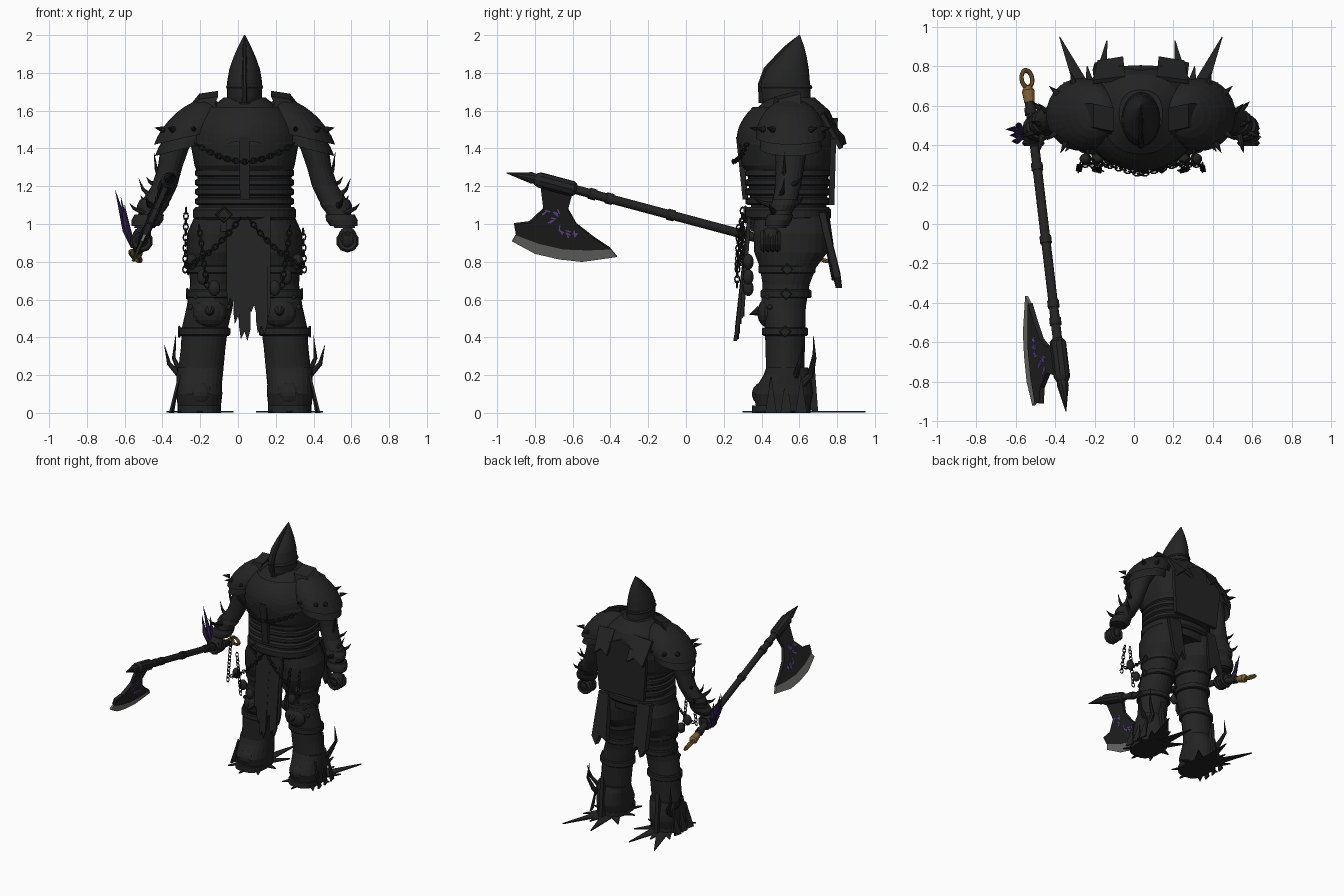
import bpy, bmesh, math, random
from mathutils import Vector

random.seed(4)
if "Cube" in bpy.data.objects:
    bpy.data.objects.remove(bpy.data.objects["Cube"])

CX = 0.035          # body centre line
MADE = []


def material(name, rgb, rough=0.7):
    m = bpy.data.materials.new(name)
    m.use_nodes = True
    m.diffuse_color = (*rgb, 1)
    b = m.node_tree.nodes["Principled BSDF"]
    b.inputs["Base Color"].default_value = (*rgb, 1)
    b.inputs["Roughness"].default_value = rough
    return m


BLACK = material("black iron", (0.017, 0.017, 0.017))
STEEL = material("ground steel edge", (0.17, 0.17, 0.16))
BRASS = material("brass", (0.21, 0.12, 0.035))
RUNE = material("violet rune", (0.16, 0.08, 0.42))
PLUME = material("dark violet", (0.035, 0.018, 0.08))


def finish(name, bm, mat=BLACK):
    bmesh.ops.recalc_face_normals(bm, faces=bm.faces)
    me = bpy.data.meshes.new(name)
    bm.to_mesh(me)
    bm.free()
    me.materials.append(mat)
    ob = bpy.data.objects.new(name, me)
    bpy.context.collection.objects.link(ob)
    MADE.append(ob)
    return ob


def bridge(bm, rows, closed=True):
    n = len(rows[0])
    for a, b in zip(rows, rows[1:]):
        for i in range(n if closed else n - 1):
            j = (i + 1) % n
            bm.faces.new((a[i], a[j], b[j], b[i]))


def loft(bm, rings, s=1, n=28, power=1.0):
    """Stack of horizontal ellipses (x, y, z, rx, ry), mirrored by s."""
    rows = []
    for x, y, z, rx, ry in rings:
        row = []
        for i in range(n):
            t = math.tau * i / n
            c, q = math.cos(t), math.sin(t)
            c = math.copysign(abs(c) ** power, c)
            q = math.copysign(abs(q) ** power, q)
            row.append(bm.verts.new((CX + s * (x + rx * c), y + ry * q, z)))
        rows.append(row)
    bridge(bm, rows)
    bm.faces.new(rows[0])
    bm.faces.new(rows[-1])


def horn(bm, pts, radii, n=8):
    """Tube along world points with one radius per point."""
    pts = [Vector(p) for p in pts]
    rows = []
    for k, p in enumerate(pts):
        d = (pts[min(k + 1, len(pts) - 1)] - pts[max(k - 1, 0)]).normalized()
        u = d.cross(Vector((0.3, 0.9, 0.2))).normalized()
        v = d.cross(u)
        rows.append([bm.verts.new(p + radii[k] * (u * math.cos(math.tau * i / n) + v * math.sin(math.tau * i / n)))
                     for i in range(n)])
    bridge(bm, rows)
    bm.faces.new(rows[0])
    bm.faces.new(rows[-1])


def plate(bm, pts, offset):
    """Flat outline given thickness along an offset vector."""
    o = Vector(offset) / 2
    a = [bm.verts.new(Vector(p) - o) for p in pts]
    b = [bm.verts.new(Vector(p) + o) for p in pts]
    bm.faces.new(a)
    bm.faces.new(b)
    bridge(bm, [a, b])


def ball(bm, c, r, scale=(1, 1, 1)):
    res = bmesh.ops.create_uvsphere(bm, u_segments=14, v_segments=9, radius=r)
    for v in res["verts"]:
        v.co = Vector(c) + Vector(v.co[i] * scale[i] for i in range(3))


def ring(bm, c, axis, side, R, r, stretch=1.0, n=10, m=5):
    """Torus in the plane of axis and side."""
    a, b = Vector(axis).normalized(), Vector(side).normalized()
    w = a.cross(b)
    rows = []
    for i in range(n + 1):
        t = math.tau * i / n
        out = a * math.cos(t) * stretch + b * math.sin(t)
        rows.append([bm.verts.new(Vector(c) + out * (R + r * math.cos(math.tau * j / m)) + w * r * math.sin(math.tau * j / m))
                     for j in range(m)])
    bridge(bm, rows)
    bmesh.ops.remove_doubles(bm, verts=[v for q in (rows[0], rows[-1]) for v in q], dist=1e-5)


def chain(bm, a, b, sag=0.0, size=0.013):
    a, b = Vector(a), Vector(b)
    k = max(3, int(((b - a).length + sag) / (size * 2)))
    for i in range(k + 1):
        t = i / k
        d = b - a - Vector((0, 0, sag * 4 * (1 - 2 * t)))
        p = a.lerp(b, t) - Vector((0, 0, sag * 4 * t * (1 - t)))
        u = d.cross(Vector((0.2, 1, 0.1))).normalized()
        ring(bm, p, d, u if i % 2 else d.cross(u), size, size * 0.3, 1.4, 8, 4)


# Torso, with belly bands and breastplate
TORSO = [(0, .54, .96, .25, .2), (0, .545, 1.1, .245, .2), (0, .54, 1.27, .25, .215), (0, .535, 1.31, .265, .24),
         (0, .535, 1.42, .285, .255), (0, .55, 1.52, .26, .245), (0, .56, 1.6, .2, .2), (0, .56, 1.67, .11, .12)]
bm = bmesh.new()
loft(bm, TORSO, n=40, power=0.85)
finish("torso", bm)

bm = bmesh.new()
for z in (1.12, 1.17, 1.22, 1.27):
    loft(bm, [(0, .54, z - .02, .25, .212), (0, .54, z - .012, .262, .226), (0, .54, z + .012, .262, .226),
              (0, .54, z + .02, .25, .212)], n=40, power=0.85)
finish("belly_bands", bm)

bm = bmesh.new()
rows = []
for k in range(7):
    row = []
    for i in range(25):
        t = math.radians(-170 + 160 * i / 24)
        low = 1.40 + 0.04 * abs(math.sin(3 * t))
        z = low + (1.62 - low) * k / 6
        w = 1 - max(0, z - 1.45) ** 2 * 11
        row.append(bm.verts.new((CX + .295 * w * math.cos(t), .54 + .272 * w * math.sin(t), z)))
    rows.append(row)
bridge(bm, rows, closed=False)
plate(bm, [(CX - .03, .28, 1.46), (CX + .03, .28, 1.46), (CX + .025, .315, 1.13), (CX - .025, .315, 1.13)], (0, .03, 0))
finish("breastplate", bm)

# Belt with buckle
bm = bmesh.new()
loft(bm, [(0, .54, 1.02, .262, .215), (0, .54, 1.035, .272, .228), (0, .54, 1.075, .272, .228),
          (0, .54, 1.09, .26, .215)], n=40, power=0.85)
ring(bm, (CX - .11, .315, 1.05), (0, 0, 1), (1, 0, 0), .038, .01, n=4)
finish("belt", bm)

# Back plate and shoulder-blade fins
bm = bmesh.new()
plate(bm, [(CX - .2, .77, 1.1), (CX + .2, .77, 1.1), (CX + .23, .78, 1.45), (CX, .79, 1.56), (CX - .23, .78, 1.45)], (0, .03, 0))
for s in (-1, 1):
    plate(bm, [(CX + s * .08, .74, 1.6), (CX + s * .24, .72, 1.58), (CX + s * .22, .82, 1.40), (CX + s * .15, .83, 1.46),
               (CX + s * .09, .84, 1.42)], (0, .02, .01))
finish("back_plates", bm)

# Pointed helmet with crest ridge, eye slit and collar
bm = bmesh.new()
loft(bm, [(0, .54, 1.6, .085, .12), (0, .53, 1.67, .092, .13), (0, .527, 1.75, .093, .129), (0, .538, 1.82, .081, .112),
          (0, .56, 1.88, .06, .08), (0, .58, 1.94, .034, .045), (0, .6, 2.0, .003, .004)], n=32)
horn(bm, [(CX, .398, 1.64), (CX, .394, 1.74), (CX, .422, 1.82), (CX, .478, 1.88), (CX, .535, 1.94), (CX, .592, 1.99)],
     [.014, .014, .013, .012, .01, .005])
loft(bm, [(0, .53, 1.715, .094, .134), (0, .53, 1.725, .099, .139), (0, .53, 1.735, .094, .134)])
loft(bm, [(0, .54, 1.58, .13, .15), (0, .54, 1.64, .105, .14), (0, .54, 1.65, .09, .12)])
finish("helmet", bm)

# Paired parts
for s, side in ((-1, "right"), (1, "left")):
    def P(x, y, z):
        return (CX + s * x, y, z)

    # Arm with cuff and fist
    bm = bmesh.new()
    loft(bm, [(.32, .56, 1.52, .1, .11), (.37, .555, 1.4, .075, .085), (.395, .55, 1.3, .065, .075), (.425, .54, 1.2, .068, .068),
              (.465, .525, 1.13, .075, .066), (.53, .48, .98, .055, .05)], s, 20)
    for x, y, z in ((.485, .515, 1.1), (.515, .49, 1.02)):
        loft(bm, [(x + .01, y - .01, z - .03, .073, .062), (x, y, z, .084, .07), (x - .01, y + .01, z + .03, .078, .067)], s, 20)
    finish(side + "_arm", bm)
    bm = bmesh.new()
    ball(bm, P(.545, .45, .925), .055, (.95, .95, 1.1))
    for k in range(4):
        ring(bm, P(.545, .41 + .025 * k, .91), (0, 0, 1), (1, 0, 0), .045, .016)
    finish(side + "_fist", bm)

    # Forearm thorns
    bm = bmesh.new()
    for x, y, z, dx, dy, dz in ((.44, .52, 1.22, .04, 0, .16), (.49, .5, 1.14, .07, .02, .1), (.53, .47, 1.06, .08, -.03, .05),
                                (.5, .45, 1.1, .02, -.09, .04), (.5, .57, 1.1, .05, .05, .05), (.46, .55, 1.2, .06, .06, .05)):
        horn(bm, [P(x, y, z), P(x + dx * .7, y + dy * .7, z + dz * .45), P(x + dx, y + dy, z + dz)], [.018, .009, .001])
    finish(side + "_forearm_thorns", bm)

    # Layered pauldron with rim spikes and collar guard
    bm = bmesh.new()
    for x, z, r, cut in ((.3, 1.46, (.18, .185, .2), 1.46), (.32, 1.44, (.155, .165, .16), 1.40)):
        rows = []
        for k in range(8):
            a = math.radians(88) * k / 7
            c, q = math.cos(a), math.sin(a)
            rows.append([bm.verts.new(P(x + r[0] * c * math.cos(t) - .07 * q, .555 + r[1] * c * math.sin(t),
                                        cut - .04 * c * math.cos(t) + (z + r[2] - cut) * q))
                         for t in (math.tau * i / 28 for i in range(28))])
        bridge(bm, rows)
        bm.faces.new(rows[-1])
    for d in (-100, -60, -35, 40, 75, 110):
        c, q = math.cos(math.radians(d)), math.sin(math.radians(d))
        horn(bm, [P(.3 + .16 * c, .555 + .165 * q, 1.5), P(.3 + .215 * c, .555 + .225 * q, 1.51)], [.018, .001])
    plate(bm, [P(.12, .5, 1.6), P(.16, .52, 1.65), P(.14, .53, 1.69), P(.24, .55, 1.675), P(.3, .55, 1.6)], (0, .12, .03))
    finish(side + "_pauldron", bm)

    # Leg, knee guard, straps and studs
    bm = bmesh.new()
    loft(bm, [(.13, .55, 1.05, .13, .19), (.155, .555, .95, .15, .2), (.16, .555, .85, .148, .195), (.165, .54, .77, .13, .15),
              (.17, .53, .68, .118, .125), (.185, .515, .56, .122, .12), (.21, .525, .45, .122, .108),
              (.22, .525, .34, .118, .105), (.237, .525, .18, .12, .1)], s, 26)
    for x, y, z, rx, ry in ((.163, .535, .76, .13, .145), (.173, .53, .63, .124, .128), (.212, .525, .43, .128, .115)):
        loft(bm, [(x, y, z - .022, rx, ry), (x, y, z - .016, rx + .008, ry + .008), (x, y, z + .016, rx + .008, ry + .008),
                  (x, y, z + .022, rx, ry)], s, 26)
        ring(bm, P(x + rx + .006, y, z), (0, 0, 1), (0, 1, 0), .025, .007, n=4)
    finish(side + "_leg", bm)
    bm = bmesh.new()
    ball(bm, P(.185, .43, .53), .07, (1.3, .75, 1.1))
    horn(bm, [P(.185, .39, .54), P(.185, .335, .52)], [.03, .001])
    for k in range(8):
        t = math.tau * k / 8
        ball(bm, P(.185 + .1 * math.cos(t), .415 + .03 * abs(math.cos(t)), .56 + .075 * math.sin(t)), .014)
    finish(side + "_knee_guard", bm)

    # Boot and heel thorns
    bm = bmesh.new()
    loft(bm, [(.24, .505, .0, .115, .155), (.24, .505, .04, .115, .155)], s, 24, 0.75)
    loft(bm, [(.24, .515, .04, .115, .145), (.24, .515, .1, .122, .16), (.24, .525, .15, .12, .145),
              (.238, .535, .2, .122, .125), (.236, .535, .24, .122, .11)], s, 24, 0.85)
    ball(bm, P(.235, .42, .1), .075, (1, .95, .9))
    finish(side + "_boot", bm)
    bm = bmesh.new()
    horn(bm, [P(.32, .6, .14), P(.335, .66, .2), P(.375, .68, .29), P(.365, .675, .41)], [.025, .018, .011, .001])
    horn(bm, [P(.31, .57, .16), P(.4, .6, .26), P(.425, .62, .36)], [.02, .012, .001])
    plate(bm, [P(.24, .64, .02), P(.25, .70, 0), P(.25, .685, .2), P(.25, .675, .33), P(.25, .64, .2)], (.03, 0, 0))
    for y in (.45, .53, .61):
        plate(bm, [P(.395, y - .03, 0), P(.38, y + .03, 0), P(.345, y, .2)], (.012, 0, 0))
    finish(side + "_boot_thorns", bm)

    # Jagged ground plate under the boot
    bm = bmesh.new()
    tips = [(.41, .95), (.39, .72), (.4, .56), (.385, .37), (.24, .3), (.11, .36), (.06, .52), (.07, .72), (.17, .93), (.27, .8)]
    for (x, y) in tips:
        d = Vector((x - .235, y - .55)).normalized() * .06
        plate(bm, [P(.235 + d.y, .55 - d.x, .006), P(x + d.y * .08, y - d.x * .08, .006), P(x, y, .006),
                   P(.235 - d.y, .55 + d.x, .006)], (0, 0, .008))
    finish(side + "_ground_spikes", bm)

    # Hanging hip strips, pouches and chains
    bm = bmesh.new()
    plate(bm, [P(.13, .74, 1.06), P(.23, .72, 1.06), P(.24, .8, .72), P(.2, .81, .66), P(.17, .8, .74), P(.12, .79, .7)], (.01, .035, 0))
    for x, z in ((.16, .66), (.22, .72), (.28, .8)):
        ball(bm, P(x, .33, z), .035, (.9, .8, 1.2))
    finish(side + "_hip_strips", bm)
    bm = bmesh.new()
    chain(bm, P(.31, .3, 1.07 if s < 0 else .96), P(.315, .27, .76))
    chain(bm, P(.24, .28, .98), P(.2, .27, .68))
    chain(bm, P(.03, .3, 1.02), P(.3, .3, .78), .03)
    chain(bm, P(.25, .32, 1.42), P(0, .25, 1.33), .02)
    finish(side + "_chains", bm)

# Ragged loincloth
bm = bmesh.new()
for x, w, z, y in ((-.075, .04, .56, .3), (-.035, .05, .46, .285), (.0, .06, .38, .27), (.05, .05, .52, .29),
                   (.09, .06, .41, .275), (.115, .045, .5, .3)):
    plate(bm, [(CX + x - w / 2, .335, 1.04), (CX + x + w / 2, .335, 1.04), (CX + x + w / 2, y, z + .06),
               (CX + x + w / 4, y - .01, z), (CX + x, y, z + .05), (CX + x - w / 3, y, z + .01), (CX + x - w / 2, y, z + .08)], (0, .02, 0))
finish("loincloth", bm)

# Axe shaft, socket and top spike
A, B = Vector((-.535, .66, .85)), Vector((-.36, -.82, 1.245))
bm = bmesh.new()
at = lambda t: A.lerp(B, t)
horn(bm, [at(0), at(1)], [.024, .024], 14)
for t in (.06, .25, .5, .72, .78):
    horn(bm, [at(t - .012), at(t + .012)], [.03, .03], 14)
horn(bm, [at(.84), at(.85), at(.97), at(.985)], [.03, .042, .042, .03], 10)
horn(bm, [at(.98), at(1.0), (-.345, -.95, 1.27)], [.026, .03, .002], 10)
finish("axe_shaft", bm)

# Brass pommel and ring
bm = bmesh.new()
horn(bm, [at(.03), at(-.01), at(-.025)], [.026, .032, .018], 14)
ring(bm, (-.543, .735, .83), B - A, (1, 0, -.9), .036, .011, 1.25, 20, 8)
finish("axe_pommel", bm, BRASS)


# Axe blade in a leaning plane: x follows height
def lean(y, z, o=0.0):
    return (-.39 - (1.18 - z) * .44 + o, y, z)


bm = bmesh.new()
inner = [(-.4, .87), (-.52, .865), (-.65, .87), (-.78, .9), (-.9, .945)]
outer = [(-.92, .91), (-.8, .845), (-.67, .815), (-.55, .802), (-.365, .828)]
body = [(-.77, 1.2), (-.6, 1.17), (-.625, 1.08), (-.58, 1.0), (-.49, .93)] + inner + [(-.91, 1.0), (-.83, 1.01), (-.755, 1.08)]
plate(bm, [lean(*p) for p in body], (.024, 0, -.01))
finish("axe_blade", bm)
bm = bmesh.new()
plate(bm, [lean(*p) for p in inner + outer], (.014, 0, -.006))
finish("axe_edge", bm, STEEL)

# Rune strokes on both blade faces
bm = bmesh.new()
for y0, z0 in ((-.74, 1.06), (-.71, 1.02), (-.68, 1.055), (-.66, .965), (-.625, .95), (-.59, .955)):
    for k in range(3):
        a = random.uniform(0, math.pi)
        y, z = y0 + random.uniform(-.012, .012), z0 + random.uniform(-.015, .015)
        dy, dz = .014 * math.cos(a), .014 * math.sin(a)
        for o in (-.015, .015):
            plate(bm, [lean(y - dy - dz * .25, z - dz + dy * .25, o), lean(y + dy - dz * .25, z + dz + dy * .25, o),
                       lean(y + dy + dz * .25, z + dz - dy * .25, o), lean(y - dy + dz * .25, z - dz - dy * .25, o)], (.004, 0, 0))
finish("axe_runes", bm, RUNE)

# Violet wisps rising from the axe hand
bm = bmesh.new()
for x, y, z in ((-.65, .48, 1.18), (-.62, .42, 1.14), (-.6, .5, 1.1), (-.63, .45, 1.07)):
    horn(bm, [(-.555, .45, .88), (x * .4 - .345, y, .9 + (z - .9) * .4), (x, y, z)], [.014, .016, .001], 6)
finish("hand_wisps", bm, PLUME)

# Smooth shading with sharp edges kept
for ob in bpy.context.view_layer.objects:
    ob.select_set(ob in MADE)
bpy.context.view_layer.objects.active = MADE[0]
bpy.ops.object.shade_smooth_by_angle(angle=math.radians(40))
